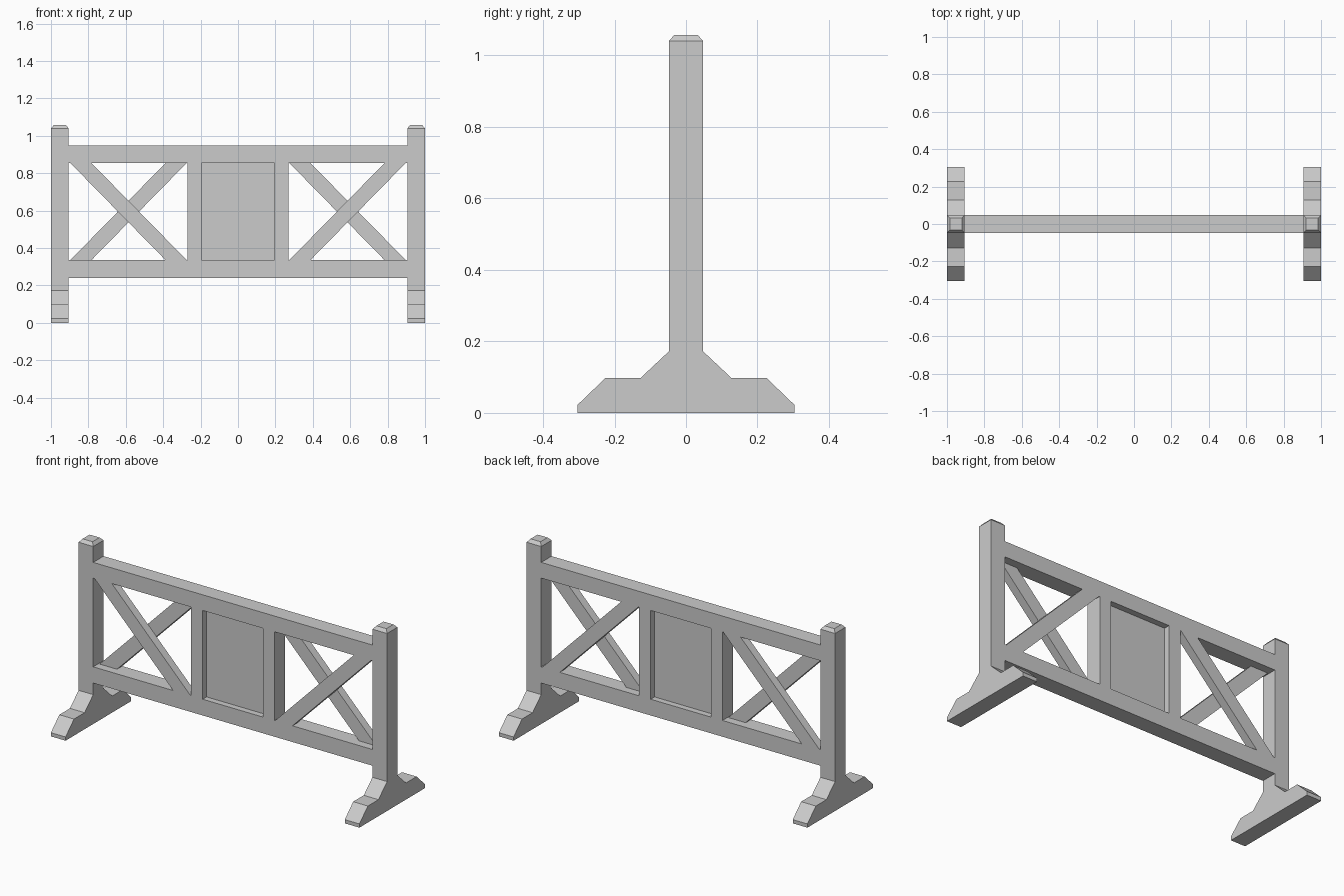
import bpy, bmesh
from mathutils import Vector

if "Cube" in bpy.data.objects:
    bpy.data.objects.remove(bpy.data.objects["Cube"])

D = 0.048                      # half depth of the frame
POST_IN, STILE_OUT, STILE_IN = 0.905, 0.27, 0.195
RAIL_LO, RAIL_HI = 0.335, 0.855


def prism(name, outline, axis, lo, hi, mirror=False, finish=None):
    """Extrude a 2D outline along axis 'X' (points are y,z) or 'Y' (points are x,z)."""
    bm = bmesh.new()
    place = (lambda a, b: (lo, a, b)) if axis == 'X' else (lambda a, b: (a, lo, b))
    face = bm.faces.new([bm.verts.new(place(a, b)) for a, b in outline])
    ext = bmesh.ops.extrude_face_region(bm, geom=[face])
    step = Vector((hi - lo, 0, 0)) if axis == 'X' else Vector((0, hi - lo, 0))
    bmesh.ops.translate(bm, vec=step,
                        verts=[g for g in ext['geom'] if isinstance(g, bmesh.types.BMVert)])
    bmesh.ops.recalc_face_normals(bm, faces=bm.faces)
    if finish:
        finish(bm)
    mesh = bpy.data.meshes.new(name)
    bm.to_mesh(mesh)
    bm.free()
    obj = bpy.data.objects.new(name, mesh)
    bpy.context.collection.objects.link(obj)
    if mirror:
        obj.modifiers.new("Mirror", 'MIRROR').use_axis = (True, False, False)
    return obj


def rect(a0, a1, b0, b1):
    return [(a0, b0), (a1, b0), (a1, b1), (a0, b1)]


def chamfer_top(bm):
    """Raise a small tapered cap on the highest face."""
    top = max(bm.faces, key=lambda f: f.calc_center_median().z)
    bmesh.ops.inset_region(bm, faces=[top], thickness=0.022, depth=0)
    bmesh.ops.translate(bm, vec=(0, 0, 0.018), verts=top.verts)


# Posts with their stepped feet
half = [(0.304, 0), (0.304, 0.022), (0.226, 0.097), (0.128, 0.097), (D, 0.172), (D, 1.04)]
post_outline = half + [(-y, z) for y, z in reversed(half)]
prism("posts_with_feet", post_outline, 'X', POST_IN, 1.0, True, chamfer_top)

# Horizontal rails
prism("top_rail", rect(-POST_IN, POST_IN, RAIL_HI, 0.947), 'Y', -D, D)
prism("bottom_rail", rect(-POST_IN, POST_IN, 0.24, RAIL_LO), 'Y', -D, D)

# Uprights beside the recessed centre panel
prism("centre_stiles", rect(STILE_IN, STILE_OUT, RAIL_LO, RAIL_HI), 'Y', -D, D, True)
prism("centre_panel", rect(-STILE_IN, STILE_IN, RAIL_LO, RAIL_HI), 'Y', -0.012, 0.012)

# Crossed braces, one in the front half and one in the back half of each bay
a0, a1, b0, b1 = 0.274, 0.387, 0.784, 0.897
prism("front_braces", [(a0, RAIL_LO), (a1, RAIL_LO), (b1, RAIL_HI), (b0, RAIL_HI)],
      'Y', -D, 0, True)
prism("back_braces", [(b0, RAIL_LO), (b1, RAIL_LO), (a1, RAIL_HI), (a0, RAIL_HI)],
      'Y', 0, D, True)
